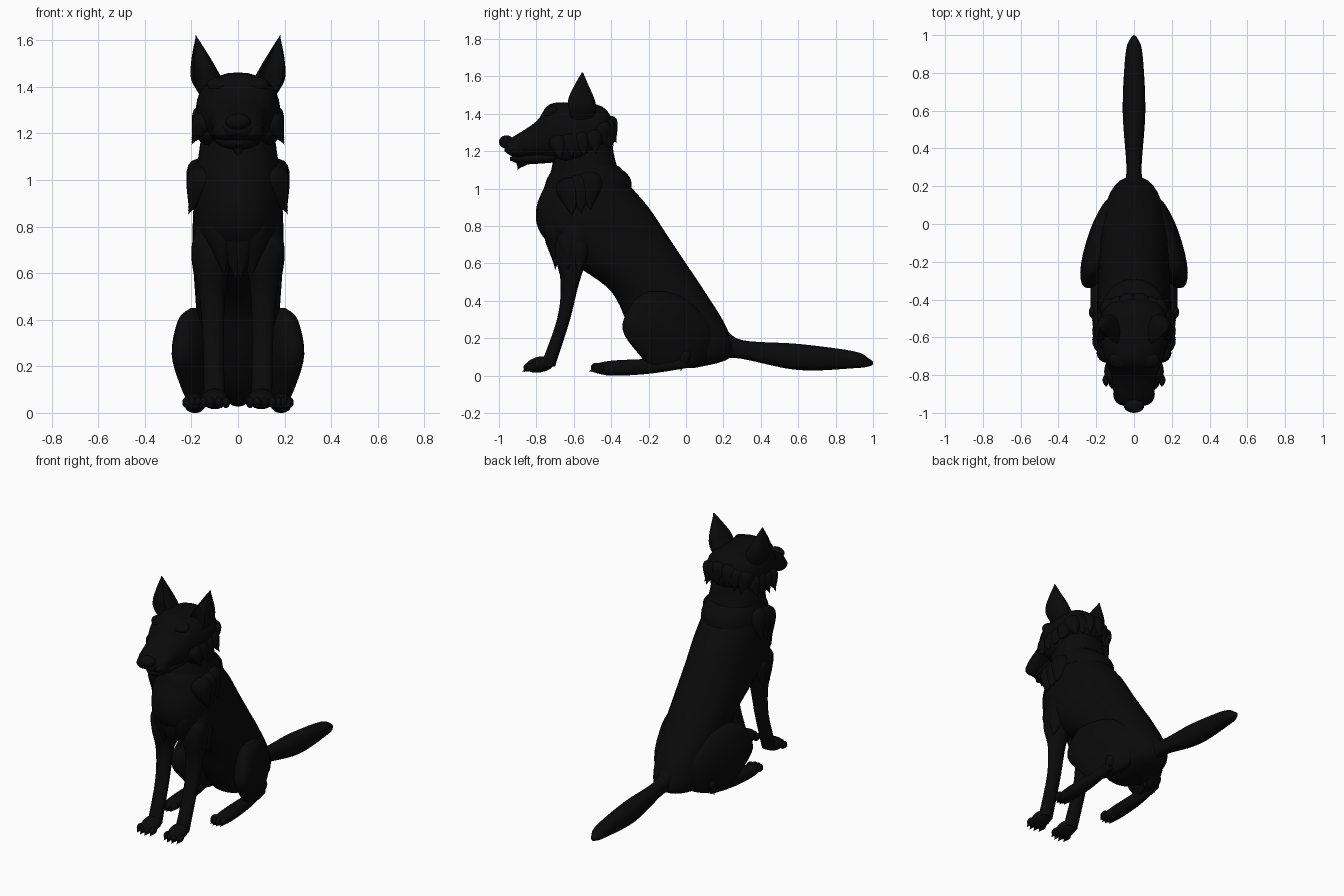
import bpy
import bmesh
from math import sin, cos, tau, radians, copysign
from mathutils import Vector

default_cube = bpy.data.objects.get("Cube")
if default_cube:
    bpy.data.objects.remove(default_cube, do_unlink=True)

coat = bpy.data.materials.new("black coat")
coat.use_nodes = True
coat.diffuse_color = (.003, .003, .003, 1)
shader = coat.node_tree.nodes["Principled BSDF"]
shader.inputs["Base Color"].default_value = coat.diffuse_color


def finish(bm, name):
    """Turn a bmesh into a smooth shaded object with the coat material."""
    bmesh.ops.recalc_face_normals(bm, faces=bm.faces)
    mesh = bpy.data.meshes.new(name)
    bm.to_mesh(mesh)
    bm.free()
    mesh.materials.append(coat)
    part = bpy.data.objects.new(name, mesh)
    bpy.context.collection.objects.link(part)
    bpy.ops.object.select_all(action="DESELECT")
    part.select_set(True)
    bpy.context.view_layer.objects.active = part
    bpy.ops.object.shade_smooth_by_angle(angle=radians(50))
    return part


def smooth_rows(rows, steps=5):
    """Interpolate between rows of numbers with a smooth spline."""
    rows = [Vector(row) for row in rows]
    padded = [rows[0], *rows, rows[-1]]
    result = []
    for before, start, end, after in zip(padded, padded[1:], padded[2:], padded[3:]):
        leave, arrive = (end - before) / 2, (after - start) / 2
        for step in range(steps):
            t = step / steps
            ease = t * t * (3 - 2 * t)
            result.append(start.lerp(end, ease)
                          + leave * t * (1 - t) ** 2 - arrive * t * t * (1 - t))
    return result + [rows[-1]]


def loft(name, rows, upright, centre=0, lean=0, side=1, hollow=0, sweep=0, count=28):
    """Skin oval sections.

    Upright rows hold height, front, back, half width.
    Other rows hold y, top, bottom, half width.
    """
    bm = bmesh.new()
    sections = smooth_rows(rows)
    rings = []
    for index, (station, first, second, width) in enumerate(sections):
        middle, reach = (first + second) / 2, (first - second) / 2
        ring = []
        for corner in range(count):
            angle = tau * corner / count
            along, across = (copysign(abs(v) ** .9, v) for v in (cos(angle), sin(angle)))
            along -= hollow * max(0, along - .6)
            position = middle + along * reach
            y, z = (position, station) if upright else (station, position)
            x = centre + lean * index / len(sections) - sweep * (y + .2)
            ring.append(bm.verts.new((side * (x + across * max(width, .002)), y, z)))
        rings.append(ring)
    for lower, upper in zip(rings, rings[1:]):
        for corner in range(count):
            previous = corner - 1
            bm.faces.new((lower[previous], lower[corner], upper[corner], upper[previous]))
    bm.faces.new(rings[0])
    bm.faces.new(rings[-1])
    return finish(bm, name)


def ball(name, centre, size, tilt=0):
    bm = bmesh.new()
    bmesh.ops.create_uvsphere(bm, u_segments=24, v_segments=14, radius=1)
    part = finish(bm, name)
    part.location, part.scale, part.rotation_euler.x = centre, size, tilt


def lock(name, base, tip, radius):
    """A teardrop lock of fur, rounded at the base and pointed at the tip."""
    base, tip = Vector(base), Vector(tip)
    bm = bmesh.new()
    bmesh.ops.create_uvsphere(bm, u_segments=16, v_segments=12, radius=1)
    for vert in bm.verts:
        taper = (1 - vert.co.z) * .75
        vert.co.x *= taper
        vert.co.y *= taper
    part = finish(bm, name)
    part.rotation_mode = "QUATERNION"
    part.rotation_quaternion = (tip - base).to_track_quat("Z", "Y")
    part.location = (base + tip) / 2
    part.scale = (radius, radius, (tip - base).length / 2)


def fringe(name, start, end, hang, count, radius, side):
    """A row of equal locks hanging between two points."""
    for index in range(count):
        base = Vector(start).lerp(Vector(end), index / (count - 1))
        tip = base + Vector(hang)
        base.x, tip.x = base.x * side, tip.x * side
        lock(name, base, tip, radius)


# Torso from throat down to rump
loft("torso", upright=True, rows=[
    (1.3, -.7, -.4, .14),
    (1.1, -.72, -.36, .17),
    (.9, -.8, -.2, .19),
    (.75, -.77, -.1, .195),
    (.6, -.6, 0, .19),
    (.45, -.4, .1, .18),
    (.25, -.3, .22, .17),
    (.1, -.2, .24, .14),
    (.04, -.1, .04, .06)])

# Cape of fur around the lower neck
loft("neck_ruff", upright=True, rows=[
    (1.12, -.7, -.36, .165),
    (1.06, -.74, -.3, .18),
    (1, -.76, -.29, .185)])

# Tail lying on the ground
loft("tail", upright=False, rows=[
    (.1, .3, .07, .07),
    (.2, .26, .09, .055),
    (.3, .19, .09, .04),
    (.6, .17, .03, .06),
    (.9, .13, .04, .045),
    (.98, .09, .05, .02),
    (1, .075, .06, 0)])

# Head and muzzle, from nape to nose
loft("head", upright=False, rows=[
    (-.38, 1.35, 1.25, .07),
    (-.45, 1.44, 1.2, .16),
    (-.6, 1.46, 1.14, .18),
    (-.73, 1.45, 1.15, .15),
    (-.8, 1.36, 1.16, .12),
    (-.92, 1.28, 1.17, .1),
    (-.97, 1.25, 1.2, .04)])
loft("lower_jaw", upright=False, rows=[
    (-.7, 1.2, 1.14, .1),
    (-.87, 1.19, 1.13, .07),
    (-.94, 1.17, 1.15, .01)])
ball("nose", centre=(0, -.96, 1.25), size=(.055, .04, .035))
lock("chin_lock", base=(0, -.86, 1.19), tip=(0, -.9, 1.1), radius=.05)

for side, label in ((1, "left"), (-1, "right")):
    # Front leg and paw
    loft(label + "_front_leg", upright=True, centre=.12, lean=-.02, side=side, rows=[
        (.95, -.6, -.4, .04),
        (.7, -.7, -.5, .08),
        (.5, -.67, -.57, .055),
        (.3, -.69, -.62, .045),
        (.05, -.78, -.7, .045)])
    ball(label + "_front_paw", centre=(side * .1, -.78, .06), size=(.058, .08, .042), tilt=.2)

    # Folded hind leg, the thigh narrowing toward the tail
    loft(label + "_thigh", upright=True, centre=.2, sweep=.3, side=side, rows=[
        (.45, -.2, -.1, .01),
        (.4, -.28, .02, .06),
        (.25, -.34, .15, .085),
        (.1, -.24, .12, .06),
        (.04, -.18, .02, .03)])
    loft(label + "_hind_foot", upright=False, centre=.185, side=side, rows=[
        (0, .1, .04, .02),
        (-.2, .09, .01, .04),
        (-.4, .08, 0, .045),
        (-.5, .06, .02, .04)])

    # Toes and claws, the middle pair furthest forward
    for paw, middle, front, gap in (("front", .1, -.845, .032), ("hind", .185, -.485, .024)):
        for place in (-1.5, -.5, .5, 1.5):
            x, y = side * (middle + place * gap), front + abs(place) / 80
            ball(f"{label}_{paw}_toe", centre=(x, y, .045), size=(.018, .03, .024))
            lock(f"{label}_{paw}_claw", base=(x, y, .04), tip=(x, y - .04, .02), radius=.012)

    # Ear, hollow at the front
    loft(label + "_ear", upright=True, centre=.115, lean=.07, side=side, hollow=2, rows=[
        (1.34, -.63, -.5, .03),
        (1.42, -.67, -.48, .065),
        (1.48, -.67, -.49, .055),
        (1.55, -.62, -.52, .03),
        (1.62, -.56, -.55, 0)])

    # Eye, brow, lip and cheek
    ball(label + "_eye", centre=(side * .085, -.76, 1.35), size=(.03, .02, .02))
    ball(label + "_brow", centre=(side * .075, -.72, 1.41), size=(.06, .045, .03), tilt=.3)
    ball(label + "_lip", centre=(side * .06, -.9, 1.21), size=(.05, .06, .04))
    ball(label + "_cheek", centre=(side * .125, -.6, 1.24), size=(.065, .12, .09), tilt=.3)

    # Locks on cheek, nape, shoulder, elbow, rump and chest
    fringe(label + "_cheek_lock", start=(.13, -.69, 1.28), end=(.13, -.5, 1.31),
           hang=(.07, .02, -.13), count=4, radius=.05, side=side)
    fringe(label + "_nape_lock", start=(.03, -.44, 1.38), end=(.12, -.47, 1.35),
           hang=(.01, .07, -.14), count=3, radius=.06, side=side)
    fringe(label + "_shoulder_lock", start=(.12, -.62, 1.05), end=(.12, -.52, 1.08),
           hang=(.095, .01, -.2), count=3, radius=.08, side=side)
    fringe(label + "_elbow_lock", start=(.125, -.63, .77), end=(.125, -.57, .74),
           hang=(.06, 0, -.21), count=2, radius=.06, side=side)
    fringe(label + "_rump_lock", start=(.06, 0, .14), end=(.18, 0, .14),
           hang=(.01, -.03, -.12), count=4, radius=.035, side=side)
    fringe(label + "_chest_lock", start=(.02, -.68, .85), end=(.07, -.68, .87),
           hang=(-.01, -.02, -.29), count=2, radius=.08, side=side)
